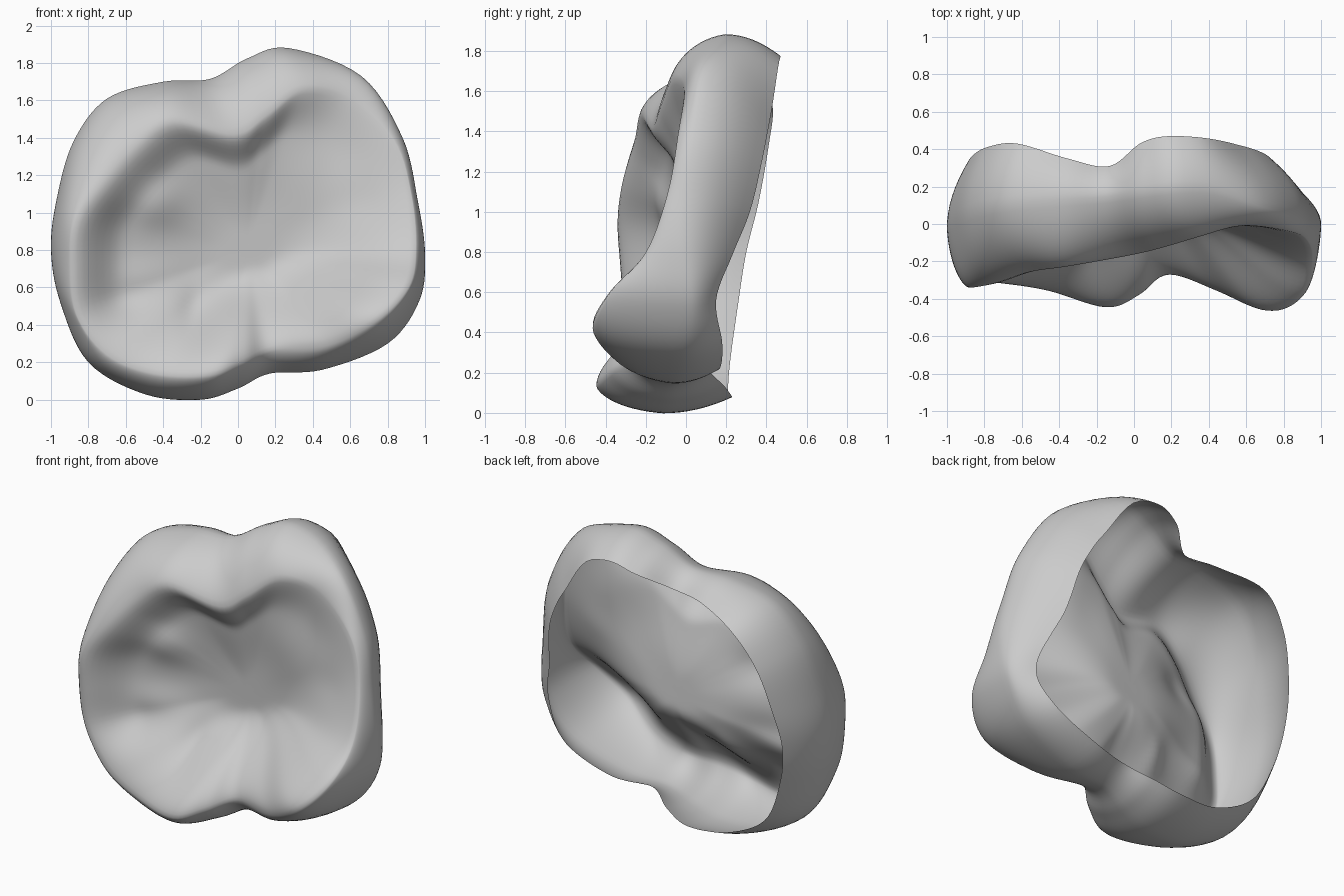
import bpy, bmesh, math

if "Cube" in bpy.data.objects:
    bpy.data.objects.remove(bpy.data.objects["Cube"])

# Stations around the crown: outline x, z | crest x, z, y | rear rim y
STATIONS = [
    (1.00, 0.78, 0.95, 0.80, -0.20, 0.23), (0.96, 1.07, 0.925, 1.10, -0.09, 0.32),
    (0.88, 1.40, 0.83, 1.39, -0.04, 0.38), (0.66, 1.73, 0.58, 1.61, -0.01, 0.43),
    (0.27, 1.88, 0.35, 1.66, -0.07, 0.47), (0.05, 1.825, 0.15, 1.52, -0.13, 0.44),
    (-0.15, 1.715, -0.02, 1.42, -0.17, 0.31), (-0.40, 1.70, -0.35, 1.49, -0.23, 0.35),
    (-0.70, 1.61, -0.56, 1.35, -0.26, 0.43), (-0.88, 1.38, -0.74, 1.15, -0.32, 0.41),
    (-0.97, 1.07, -0.87, 0.95, -0.345, 0.36), (-1.00, 0.80, -0.89, 0.72, -0.33, 0.30),
    (-0.95, 0.52, -0.86, 0.45, -0.31, 0.26), (-0.80, 0.20, -0.70, 0.24, -0.32, 0.22),
    (-0.50, 0.03, -0.45, 0.14, -0.36, 0.21), (-0.20, 0.00, -0.15, 0.13, -0.45, 0.23),
    (0.00, 0.06, 0.03, 0.20, -0.38, 0.19), (0.17, 0.14, 0.19, 0.27, -0.27, 0.12),
    (0.45, 0.16, 0.48, 0.29, -0.37, 0.17), (0.80, 0.30, 0.74, 0.42, -0.47, 0.18),
    (0.97, 0.53, 0.91, 0.60, -0.38, 0.15),
]
# Mounds and grooves in the biting surface: x, z, x radius, z radius, y offset
RELIEF = [
    (-0.45, 1.06, 0.14, 0.12, -0.05), (-0.50, 0.64, 0.22, 0.11, -0.04),
    (0.36, 1.22, 0.18, 0.22, -0.03), (-0.02, 0.38, 0.14, 0.16, -0.05),
    (-0.24, 0.42, 0.06, 0.16, 0.04), (0.75, 1.05, 0.14, 0.10, 0.03),
]
CX, CZ, SUB = 0.05, 0.80, 7


def lerp(a, b, t):
    return a + (b - a) * t


def smooth(t):
    t = max(0.0, min(1.0, t))
    return t * t * (3 - 2 * t)


def spline_loop(pts, sub):
    out, n = [], len(pts)
    for i in range(n):
        quad = [pts[(i + k) % n] for k in (-1, 0, 1, 2)]
        for j in range(sub):
            t = j / sub
            out.append([0.5 * (2 * b + (c - a) * t + (2 * a - 5 * b + 4 * c - d) * t * t
                               + (3 * b - a - 3 * c + d) * t ** 3)
                        for a, b, c, d in zip(*quad)])
    return out


def basin(x, z):
    y = 0.02 + 0.10 * x - 0.05 * (z - 0.8)
    for bx, bz, rx, rz, h in RELIEF:
        y += h * math.exp(-((x - bx) / rx) ** 2 - ((z - bz) / rz) ** 2)
    return y


def column(s):
    """Points from the rear rim over the wall and crest toward the basin centre."""
    ox, oz, cx, cz, cy, ry = s
    by = -0.10 + 0.15 * oz + 0.05 * ox
    # the upper right wall tapers in more strongly toward the rim
    inset = 0.10 + 0.13 * smooth((ox - 0.35) / 0.4) * smooth((oz - 0.4) / 0.6)
    by -= 0.9 * (inset - 0.10)
    pts = []
    # rear half of the wall, drawn in toward the open rim
    for k in range(8, 0, -1):
        v = k / 8
        f = 1 - inset * v * v
        pts.append((lerp(CX, ox, f), lerp(by, ry, v), lerp(CZ, oz, f)))
    # rounded front half of the wall
    for k in range(12, 0, -1):
        u = k / 12
        a = u * math.pi / 2
        g = lerp(u, math.sin(a), 0.75)
        h = lerp(u, 1 - math.cos(a), 0.75)
        pts.append((lerp(cx, ox, g), lerp(cy, by, h), lerp(cz, oz, g)))
    # biting surface: steep band under the upper and left crest, gentle elsewhere
    steep = max(smooth((cz - 0.8) / 0.5) * smooth((0.95 - cx) / 0.4),
                smooth((-cx - 0.3) / 0.4) * smooth((cz - 0.2) / 0.3))
    for k in range(28):
        t = k / 28
        x, z = lerp(cx, CX, t), lerp(cz, CZ, t)
        slope = lerp(smooth(t / 0.85), smooth(t / 0.30), 0.6 * steep)
        pts.append((x, lerp(cy, basin(x, z), slope), z))
    return pts


# Tooth crown shell, open at the back
bm = bmesh.new()
cols = [[bm.verts.new(p) for p in column(s)] for s in spline_loop(STATIONS, SUB)]
centre = bm.verts.new((CX, basin(CX, CZ), CZ))
for i, a in enumerate(cols):
    b = cols[(i + 1) % len(cols)]
    for k in range(len(a) - 1):
        bm.faces.new((a[k], b[k], b[k + 1], a[k + 1]))
    bm.faces.new((a[-1], b[-1], centre))

# Soften creases without moving the rim
inner = [v for v in bm.verts if not v.is_boundary]
for _ in range(3):
    bmesh.ops.smooth_vert(bm, verts=inner, factor=0.4,
                          use_axis_x=False, use_axis_y=True, use_axis_z=False)
bm.normal_update()
if centre.normal.y > 0:
    bmesh.ops.reverse_faces(bm, faces=bm.faces[:])
for f in bm.faces:
    f.smooth = True

mesh = bpy.data.meshes.new("tooth_crown")
bm.to_mesh(mesh)
bm.free()
crown = bpy.data.objects.new("tooth_crown", mesh)
bpy.context.collection.objects.link(crown)
